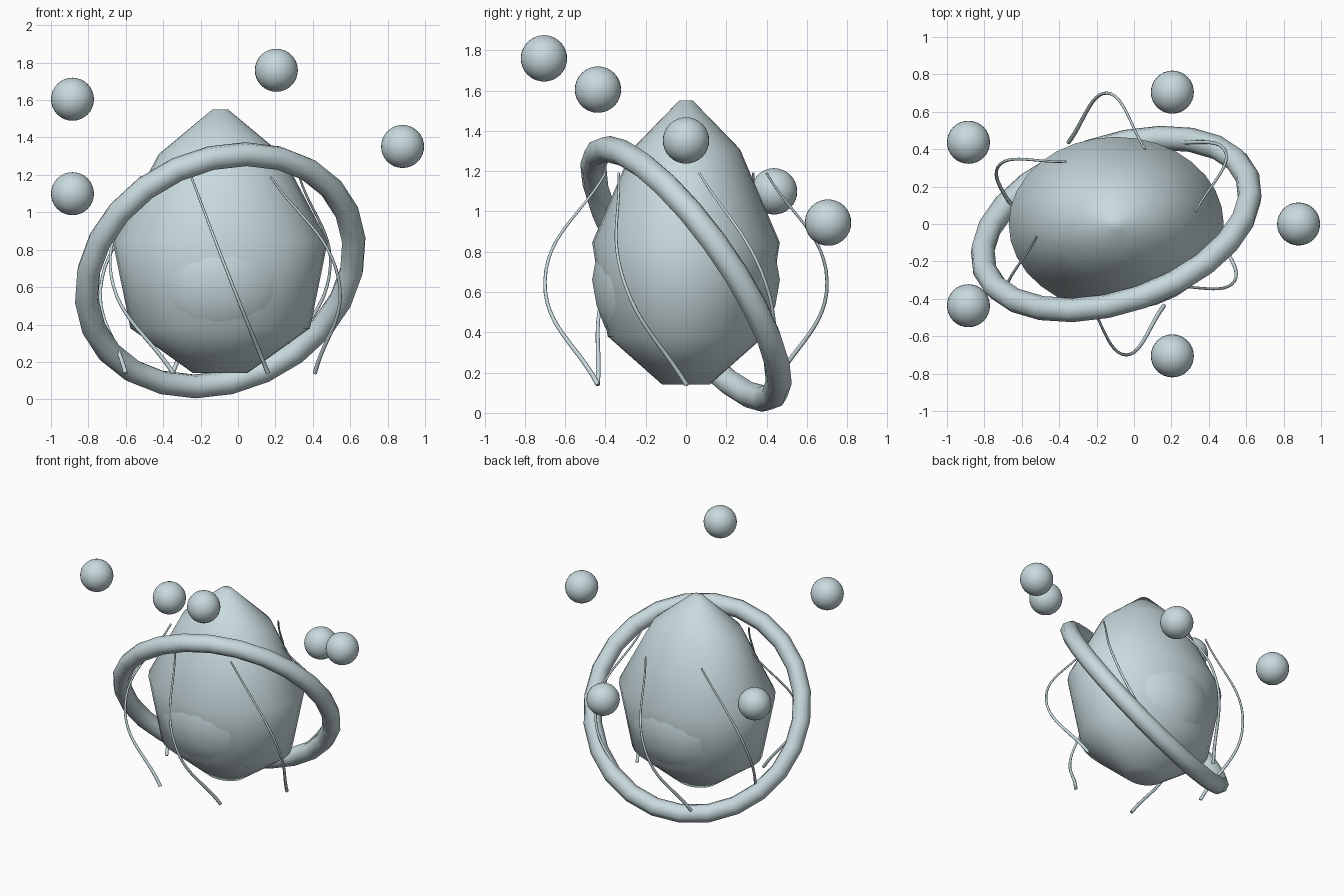
import bpy, bmesh, math
from mathutils import Vector, Matrix

if "Cube" in bpy.data.objects:
    bpy.data.objects.remove(bpy.data.objects["Cube"])

CX = -0.095  # shared vertical axis of the body, ring and tendrils

mat = bpy.data.materials.new("pale_blue_grey")
mat.diffuse_color = (0.58, 0.70, 0.73, 1)
mat.use_nodes = True
mat.node_tree.nodes["Principled BSDF"].inputs["Base Color"].default_value = mat.diffuse_color


def finish(ob, name, angle=None):
    ob.name = name
    ob.data.materials.append(mat)
    if angle is None:
        ob.data.shade_smooth()
    else:
        bpy.context.view_layer.objects.active = ob
        ob.select_set(True)
        bpy.ops.object.shade_smooth_by_angle(angle=math.radians(angle))
        ob.select_set(False)
    return ob


def lathe(name, profile, sides, y_scale):
    bm = bmesh.new()
    rings = []
    for r, z in profile:
        rings.append([bm.verts.new((CX + r * math.cos(2 * math.pi * i / sides),
                                    y_scale * r * math.sin(2 * math.pi * i / sides), z))
                      for i in range(sides)])
    for a, b in zip(rings, rings[1:]):
        for i in range(sides):
            j = (i + 1) % sides
            bm.faces.new((a[i], a[j], b[j], b[i]))
    bm.faces.new(rings[0][::-1])
    bm.faces.new(rings[-1])
    me = bpy.data.meshes.new(name)
    bm.to_mesh(me)
    bm.free()
    ob = bpy.data.objects.new(name, me)
    bpy.context.collection.objects.link(ob)
    return finish(ob, name, 60)


# Faceted drop-shaped body, narrower from front to back
lathe("body", [(0.145, 0.14), (0.48, 0.38), (0.575, 0.845), (0.33, 1.31), (0.042, 1.55)],
      32, 0.81)

# Inner core that just breaks through the front and back of the body
bpy.ops.mesh.primitive_ico_sphere_add(subdivisions=3, radius=0.466, location=(CX, 0, 0.66))
finish(bpy.context.object, "core")

# Steeply tilted ring around the body
normal = Vector((-0.277, 0.786, 0.553))
bpy.ops.mesh.primitive_torus_add(major_radius=0.745, minor_radius=0.065,
                                 major_segments=24, minor_segments=8,
                                 location=(CX, 0, 0.69),
                                 rotation=normal.to_track_quat('Z', 'Y').to_euler())
finish(bpy.context.object, "ring")

# Five floating balls on a sloping orbit
for i, (x, y) in enumerate([(0.205, -0.705), (-0.885, -0.437), (0.88, 0),
                            (-0.885, 0.437), (0.205, 0.705)]):
    bpy.ops.mesh.primitive_uv_sphere_add(segments=32, ring_count=16, radius=0.115,
                                         location=(x, y, 1.352 - 0.578 * y))
    finish(bpy.context.object, f"orbit_ball_{i + 1}")

# Six thin bowed tendrils, tapering upwards, evenly turned around the body
path = [Vector((-0.155, -0.40, 1.19)), Vector((0.05, -0.70, 0.65)), Vector((0.255, -0.437, 0.14))]
for k in range(6):
    name = f"tendril_{k + 1}"
    cu = bpy.data.curves.new(name, 'CURVE')
    cu.dimensions = '3D'
    cu.bevel_depth = 0.012
    cu.bevel_resolution = 2
    cu.resolution_u = 12
    cu.use_fill_caps = True
    sp = cu.splines.new('BEZIER')
    sp.bezier_points.add(len(path) - 1)
    turn = Matrix.Rotation(math.radians(60 * k), 3, 'Z')
    for bp, p, r in zip(sp.bezier_points, path, (0.5, 0.7, 1.0)):
        bp.co = turn @ p + Vector((CX, 0, 0))
        bp.radius = r
        bp.handle_left_type = bp.handle_right_type = 'AUTO'
    cu.materials.append(mat)
    bpy.context.collection.objects.link(bpy.data.objects.new(name, cu))
